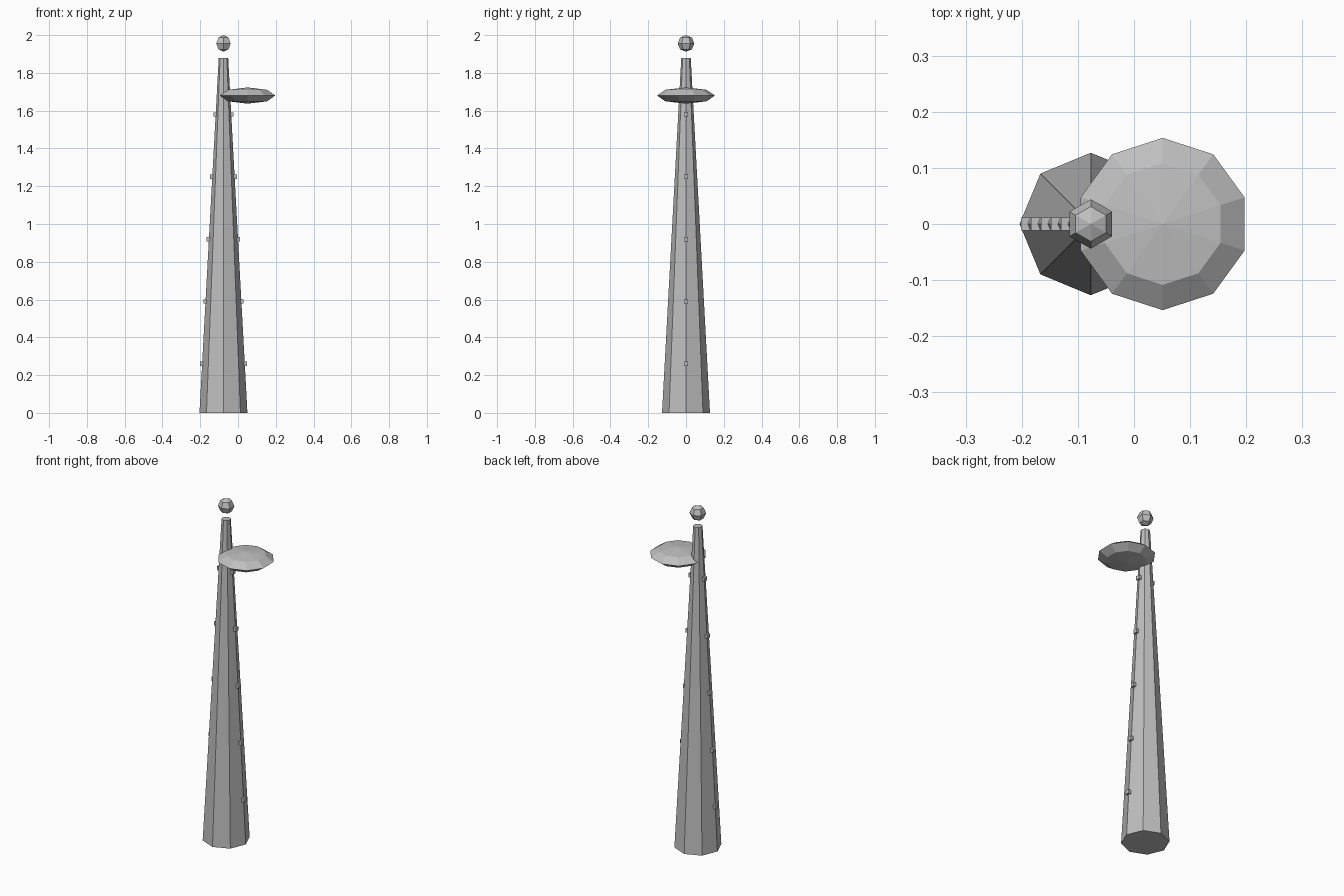
import bpy
import math

cube = bpy.data.objects.get("Cube")
if cube:
    bpy.data.objects.remove(cube, do_unlink=True)

grey = bpy.data.materials.new("light_grey")
grey.use_nodes = True
COLOR = (0.52, 0.52, 0.52, 1)
grey.diffuse_color = COLOR
grey.node_tree.nodes["Principled BSDF"].inputs["Base Color"].default_value = COLOR

AXIS_X = -0.077
HEIGHT, BASE_R, TOP_R = 1.88, 0.127, 0.025


def finish(name):
    obj = bpy.context.object
    obj.name = name
    obj.data.materials.append(grey)
    return obj


def faceted_ball(name, location, radius, half_height, segments):
    bpy.ops.mesh.primitive_uv_sphere_add(
        segments=segments, ring_count=4, radius=1, location=location)
    # Corners of the equator lie on the x axis
    obj = finish(name)
    obj.scale = (radius, radius, half_height)


# Tapered eight-sided tower
bpy.ops.mesh.primitive_cone_add(
    vertices=8, radius1=BASE_R, radius2=TOP_R, depth=HEIGHT,
    location=(AXIS_X, 0, HEIGHT / 2))
finish("tower")

# Small lamps set into both side edges
for i in range(5):
    z = 0.26 + 0.33 * i
    r = BASE_R + (TOP_R - BASE_R) * z / HEIGHT
    for side, label in ((-1, "right"), (1, "left")):
        bpy.ops.mesh.primitive_cube_add(
            size=0.023, location=(AXIS_X + side * r, 0, z))
        finish(f"{label}_lamp_{i + 1}")

# Flattened pod on the left, and the ball floating above the tip
faceted_ball("side_pod", (0.051, 0, 1.68), 0.1535, 0.043, 10)
faceted_ball("top_ball", (AXIS_X, 0, 1.956), 0.044, 0.044, 6)
